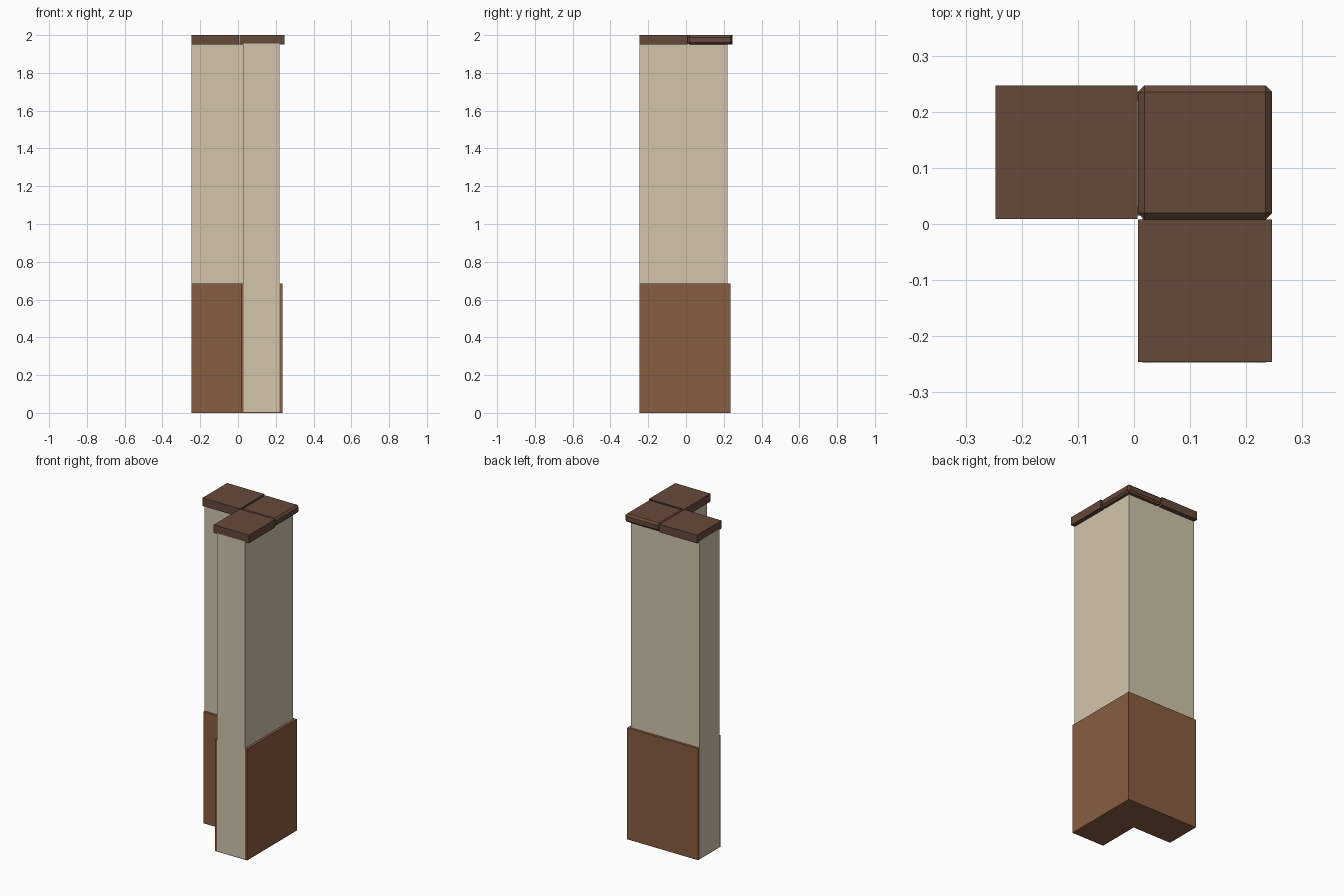
import bpy, bmesh

if "Cube" in bpy.data.objects:
    bpy.data.objects.remove(bpy.data.objects["Cube"])


def material(name, rgb):
    m = bpy.data.materials.new(name)
    m.diffuse_color = (*rgb, 1)
    m.use_nodes = True
    m.node_tree.nodes["Principled BSDF"].inputs["Base Color"].default_value = m.diffuse_color
    return m


def finish(bm, name, mat):
    bmesh.ops.recalc_face_normals(bm, faces=bm.faces)
    mesh = bpy.data.meshes.new(name)
    bm.to_mesh(mesh)
    bm.free()
    ob = bpy.data.objects.new(name, mesh)
    mesh.materials.append(mat)
    bpy.context.collection.objects.link(ob)
    return ob


def corner_prism(name, end, inner, outer, z0, z1, mat):
    """L-shaped plan extruded upward, arms running to -x and -y."""
    plan = [(end, outer), (end, inner), (inner, inner),
            (inner, end), (outer, end), (outer, outer)]
    bm = bmesh.new()
    face = bm.faces.new([bm.verts.new((x, y, z0)) for x, y in plan])
    ext = bmesh.ops.extrude_face_region(bm, geom=[face], use_keep_orig=True)
    top = [g for g in ext["geom"] if isinstance(g, bmesh.types.BMVert)]
    bmesh.ops.translate(bm, verts=top, vec=(0, 0, z1 - z0))
    return finish(bm, name, mat)


def slab(name, x0, x1, y0, y1, z0, z1, mat, bevel=0):
    bm = bmesh.new()
    bmesh.ops.create_cube(bm, size=1)
    for v in bm.verts:
        v.co = (x1 if v.co.x > 0 else x0, y1 if v.co.y > 0 else y0,
                z1 if v.co.z > 0 else z0)
    if bevel:
        bmesh.ops.bevel(bm, geom=bm.edges[:], offset=bevel, segments=1,
                        affect='EDGES')
    return finish(bm, name, mat)


plaster = material("plaster", (0.64, 0.56, 0.41))
wood = material("panel_wood", (0.25, 0.11, 0.052))
dark = material("cap_wood", (0.13, 0.068, 0.042))

# Plastered corner wall and the thicker wood panelling around its base
corner_prism("corner_wall", -0.247, 0.03, 0.22, 0.004, 1.955, plaster)
corner_prism("base_panelling", -0.2465, 0.015, 0.235, 0, 0.684, wood)

# Cap boards: two plain arms and a chamfered corner block
slab("left_cap", -0.247, 0.006, 0.009, 0.247, 1.95, 2, dark)
slab("front_cap", 0.007, 0.246, -0.246, 0.008, 1.95, 2, dark)
slab("corner_cap", 0.007, 0.246, 0.008, 0.247, 1.95, 2, dark, bevel=0.0115)
